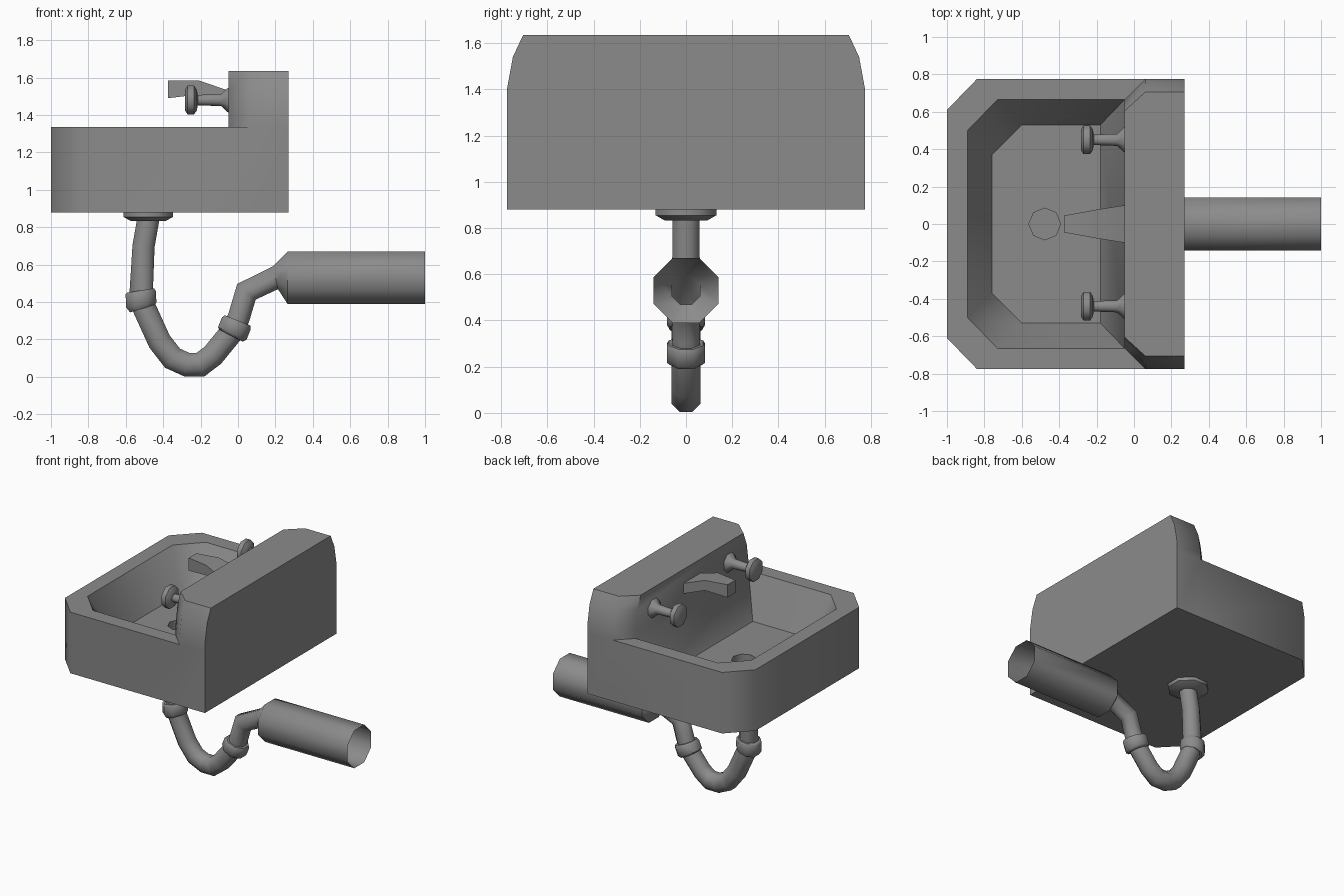
import bpy, bmesh, math
from mathutils import Vector

cube = bpy.data.objects.get("Cube")
if cube:
    bpy.data.objects.remove(cube, do_unlink=True)

GREY = (0.26, 0.26, 0.26, 1)
mat = bpy.data.materials.new("plain grey")
mat.use_nodes = True
mat.diffuse_color = GREY
mat.node_tree.nodes["Principled BSDF"].inputs["Base Color"].default_value = GREY


def finish(name, bm):
    bmesh.ops.remove_doubles(bm, verts=bm.verts, dist=0.0005)
    bmesh.ops.recalc_face_normals(bm, faces=bm.faces)
    mesh = bpy.data.meshes.new(name)
    bm.to_mesh(mesh)
    bm.free()
    mesh.materials.append(mat)
    obj = bpy.data.objects.new(name, mesh)
    bpy.context.collection.objects.link(obj)
    bpy.ops.object.select_all(action="DESELECT")
    obj.select_set(True)
    bpy.context.view_layer.objects.active = obj
    bpy.ops.object.shade_smooth_by_angle(angle=math.radians(48))
    return obj


def loft(bm, rings, closed=True, cap_start=False, cap_end=False):
    """Skin a list of point rings; returns the vertex rings."""
    vr = [[bm.verts.new(p) for p in ring] for ring in rings]
    n = len(vr[0])
    for a, b in zip(vr, vr[1:]):
        for i in range(n if closed else n - 1):
            j = (i + 1) % n
            bm.faces.new((a[i], a[j], b[j], b[i]))
    if cap_start:
        bm.faces.new(vr[0])
    if cap_end:
        bm.faces.new(vr[-1])
    return vr


def sweep(name, path, y=0.0, cap_start=True, cap_end=True):
    """Octagonal tube along (x, z, radius) points with mitred bends."""
    pts = [Vector((x, 0, z)) for x, z, r in path]
    rings = []
    for i, p in enumerate(pts):
        d_in = (p - pts[max(i - 1, 0)]).normalized()
        d_out = (pts[min(i + 1, len(pts) - 1)] - p).normalized()
        t = (d_in + d_out).normalized()
        miter = 1 / max(t.dot(d_out if d_out.length else d_in), 0.5)
        side = Vector((-t.z, 0, t.x)) * miter
        ring = []
        for k in range(8):
            a = math.pi / 4 * (k + 0.5)
            q = p + path[i][2] * (side * math.cos(a) + Vector((0, math.sin(a), 0)))
            ring.append((q.x, q.y + y, q.z))
        rings.append(ring)
    bm = bmesh.new()
    loft(bm, rings, cap_start=cap_start, cap_end=cap_end)
    return finish(name, bm)


def mirrored(half, z):
    """Half outline on +y, continued in reverse on -y."""
    return [(x, y, z) for x, y in half] + [(x, -y, z) for x, y in reversed(half)]


# Sink body: outer shell, rim, basin, drain and splashback as one skin
BASE, RIM, FLOOR = 0.88, 1.335, 1.04
bm = bmesh.new()
outer = [(0.27, 0.775), (0.06, 0.775), (-0.84, 0.775), (-1, 0.61)]
inner = [(-0.05, 0.665), (-0.73, 0.665), (-0.89, 0.5)]
floor = [(-0.18, 0.53), (-0.6, 0.53), (-0.76, 0.37)]
loft(bm, [mirrored(outer, BASE), mirrored(outer, RIM)], cap_start=True)
loft(bm, [mirrored(outer[1:], RIM), mirrored(inner, RIM)], closed=False)
basin = loft(bm, [mirrored(inner, RIM), mirrored(floor, FLOOR)])

# Drain hole in the basin floor
circle = [(-0.477 + 0.085 * math.cos(k * math.pi / 4),
           0.085 * math.sin(k * math.pi / 4)) for k in range(8)]
drain = loft(bm, [[(x, y, z) for x, y in circle] for z in (FLOOR, 0.95)], cap_end=True)
edges = [bm.edges.get((r[i], r[(i + 1) % len(r)]))
         for r in (basin[1], drain[0]) for i in range(len(r))]
bmesh.ops.triangle_fill(bm, edges=edges, use_beauty=True, normal=(0, 0, 1))

# Splashback, narrowing toward the top
splash = [(0.27, 0.775), (0.06, 0.775), (-0.05, 0.665)]
levels = [(RIM, 1), (1.4, 1), (1.54, 0.967), (1.635, 0.91)]
loft(bm, [mirrored([(x, y * s) for x, y in splash], z) for z, s in levels], cap_end=True)
finish("sink_body", bm)

# Spout: (x, half width, underside, top)
bm = bmesh.new()
loft(bm, [[(x, -w, lo), (x, w, lo), (x, w, hi), (x, -w, hi)] for x, w, lo, hi in
          [(-0.04, 0.102, 1.45, 1.527), (-0.21, 0.075, 1.51, 1.585),
           (-0.375, 0.045, 1.49, 1.585)]], cap_start=True, cap_end=True)
finish("spout", bm)

# Tap handles with flared mounts
for side, y in (("left", 0.45), ("right", -0.44)):
    sweep(side + "_tap_handle", [
        (-0.04, 1.48, 0.075), (-0.055, 1.48, 0.07), (-0.09, 1.48, 0.035),
        (-0.215, 1.48, 0.03), (-0.22, 1.48, 0.06), (-0.235, 1.48, 0.083),
        (-0.27, 1.48, 0.083), (-0.283, 1.48, 0.06)], y)

# Drain pipe with trap, widening into the open waste pipe
sweep("drain_pipe", [
    (-0.48, 0.87, 0.064), (-0.482, 0.83, 0.064), (-0.505, 0.7, 0.064),
    (-0.52, 0.41, 0.068), (-0.42, 0.19, 0.068), (-0.35, 0.1, 0.068),
    (-0.275, 0.066, 0.068), (-0.2, 0.066, 0.068), (-0.135, 0.115, 0.068),
    (-0.025, 0.25, 0.068), (0.005, 0.32, 0.064), (0.045, 0.455, 0.064),
    (0.2, 0.53, 0.066), (0.265, 0.53, 0.152), (1, 0.53, 0.152)], cap_end=False)

# Pipe fittings
sweep("drain_flange", [(-0.48, 0.88, 0.142), (-0.48, 0.855, 0.142), (-0.48, 0.833, 0.1)])
sweep("upper_collar", [(-0.522, 0.462, 0.08), (-0.52, 0.45, 0.088),
                       (-0.517, 0.385, 0.088), (-0.511, 0.365, 0.075)])
sweep("lower_collar", [(-0.037, 0.22, 0.075), (-0.031, 0.232, 0.09),
                       (-0.009, 0.287, 0.09), (-0.003, 0.302, 0.08)])
